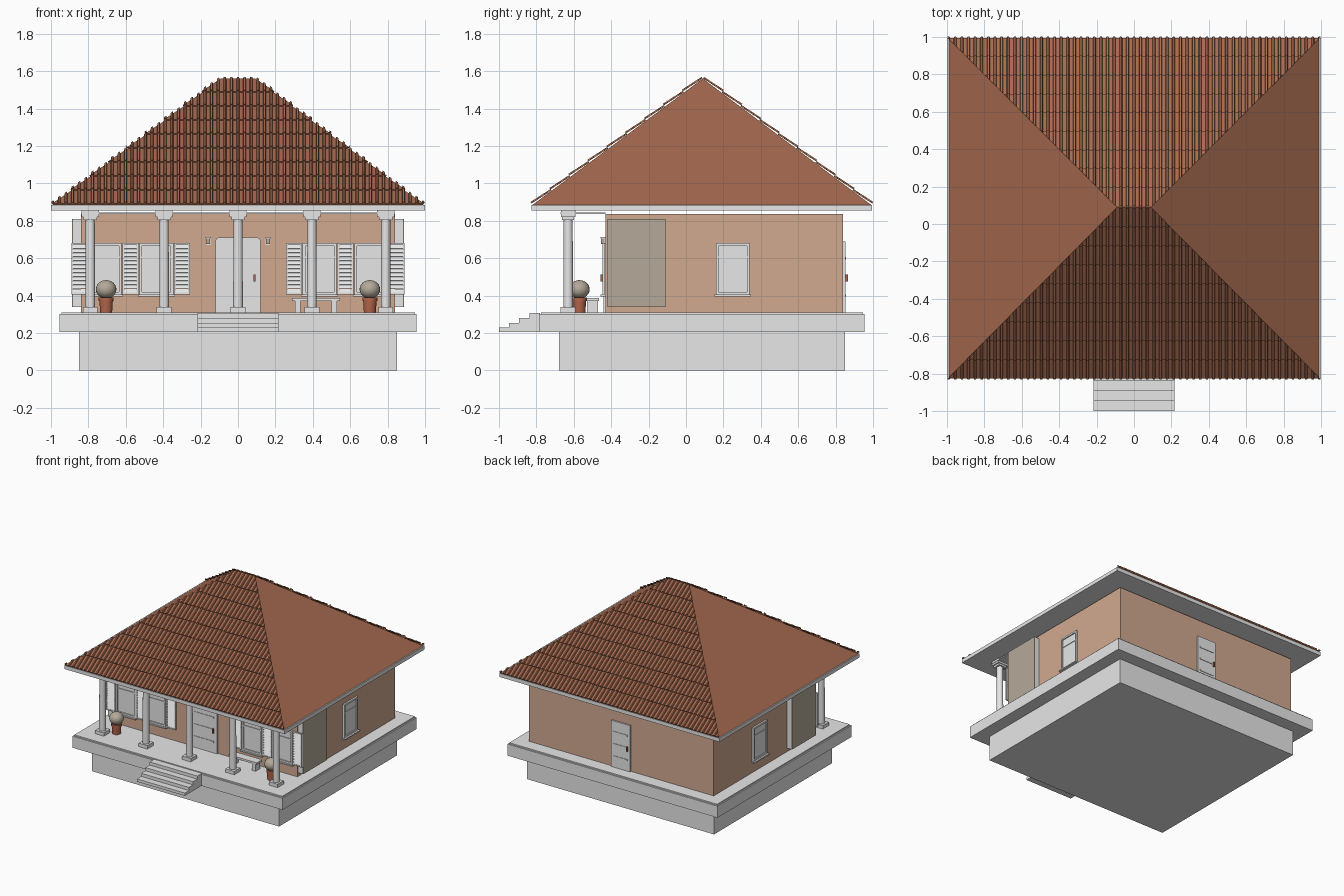
import bpy, bmesh, math
from mathutils import Matrix, Vector

if "Cube" in bpy.data.objects:
    bpy.data.objects.remove(bpy.data.objects["Cube"])


def material(name, rgb):
    m = bpy.data.materials.new(name)
    m.use_nodes = True
    m.diffuse_color = (*rgb, 1)
    m.node_tree.nodes["Principled BSDF"].inputs["Base Color"].default_value = (*rgb, 1)
    return m


GREY = material("pale_grey", (0.8, 0.8, 0.8))
TAN = material("tan_plaster", (0.65, 0.40, 0.28))
ROOF = material("roof_brown", (0.38, 0.145, 0.08))
CLAY = material("clay", (0.45, 0.13, 0.07))
TAUPE = material("taupe", (0.46, 0.40, 0.32))


def finish(name, bm, mat, matrix=None, smooth=False):
    mesh = bpy.data.meshes.new(name)
    if matrix is not None:
        bm.transform(matrix)
    bm.to_mesh(mesh)
    bm.free()
    mesh.materials.append(mat)
    ob = bpy.data.objects.new(name, mesh)
    bpy.context.collection.objects.link(ob)
    if smooth:
        bpy.ops.object.select_all(action="DESELECT")
        ob.select_set(True)
        bpy.context.view_layer.objects.active = ob
        bpy.ops.object.shade_smooth_by_angle()
    return ob


def add_box(bm, x0, x1, y0, y1, z0, z1, tilt=0):
    mid = Vector(((x0 + x1) / 2, (y0 + y1) / 2, (z0 + z1) / 2))
    mat = (Matrix.Translation(mid) @ Matrix.Rotation(tilt, 4, "X")
           @ Matrix.Diagonal((x1 - x0, y1 - y0, z1 - z0, 1)))
    return bmesh.ops.create_cube(bm, size=1, matrix=mat)["verts"]


def boxes(name, mat, items, matrix=None):
    bm = bmesh.new()
    for item in items:
        add_box(bm, *item)
    return finish(name, bm, mat, matrix)


def add_cone(bm, x, y, z0, z1, r0, r1, sides=24):
    bmesh.ops.create_cone(bm, cap_ends=True, segments=sides, radius1=r0, radius2=r1,
                          depth=z1 - z0, matrix=Matrix.Translation((x, y, (z0 + z1) / 2)))


# Base, floor, walls and veranda ceiling
boxes("foundation", GREY, [(-.85, .85, -.68, .85, 0, .205)])
boxes("floor_slab", GREY, [(-.955, .955, -.785, .955, .205, .3),
                           (-.945, .945, -.775, .945, .3, .31)])
boxes("walls", TAN, [(-.84, .84, -.43, .84, .31, .835)])
boxes("veranda_ceiling", GREY, [(-.84, .84, -.67, -.43, .835, .845)])
boxes("eave_slab", GREY, [(-1, 1, -.825, .995, .855, .885)])

# Front steps
boxes("front_steps", GREY, [(-.217, .217, -1 + .054 * i, -.78, .205, .228 + .026 * i)
                            for i in range(4)])

# Roof body
RIDGE_X, RIDGE_Y, EAVE, TOP, HALF = .09, .09, .885, 1.56, .99
bm = bmesh.new()
eave = [bm.verts.new((x, y, EAVE)) for x, y in
        ((-HALF, -.82), (HALF, -.82), (HALF, .99), (-HALF, .99))]
ridge = [bm.verts.new((x, RIDGE_Y, TOP)) for x in (-RIDGE_X, RIDGE_X)]
for face in ((eave[0], eave[1], ridge[1], ridge[0]), (eave[2], eave[3], ridge[0], ridge[1]),
             (eave[1], eave[2], ridge[1]), (eave[3], eave[0], ridge[0]), eave[::-1]):
    bm.faces.new(face)
finish("roof_body", bm, ROOF)


# Ribbed tile courses on the front and back slopes, trimmed at the hips
def tiles(name, side, depth):
    pitch, rows = .0354, 9
    profile = []
    for i in range(-28, 29):
        profile += [(i * pitch + dx, h) for dx, h in
                    ((-.008, 0), (-.005, .01), (.005, .01), (.008, 0))]
    normal = Vector((0, side * (TOP - EAVE), depth)).normalized()

    def point(x, t, lift):
        return Vector((x, RIDGE_Y + side * depth * (1 - t), EAVE + (TOP - EAVE) * t)) + normal * lift

    bm = bmesh.new()
    for r in range(rows):
        lines = [[bm.verts.new(point(x, t, lift + h * k)) for x, h in profile]
                 for t, lift, k in ((r / rows, 0, 0), (r / rows, .009, 1), ((r + 1) / rows, .001, 1))]
        for low, high in zip(lines, lines[1:]):
            for i in range(len(profile) - 1):
                quad = (low[i], low[i + 1], high[i + 1], high[i])
                bm.faces.new(quad if side < 0 else quad[::-1])
    for sx in (-1, 1):
        bmesh.ops.bisect_plane(bm, geom=bm.verts[:] + bm.edges[:] + bm.faces[:],
                               plane_co=(sx * RIDGE_X, RIDGE_Y, 0),
                               plane_no=(sx, -side * (HALF - RIDGE_X) / depth, 0),
                               clear_outer=True)
    finish(name, bm, ROOF)


tiles("front_roof_tiles", -1, .91)
tiles("back_roof_tiles", 1, .90)

# Veranda columns with square bases and stepped capitals
for n in range(5):
    x, y = (n - 2) * .395, -.63
    bm = bmesh.new()
    add_cone(bm, x, y, .33, .815, .026, .024)
    finish(f"column_shaft_{n + 1}", bm, GREY, smooth=True)
    boxes(f"column_ends_{n + 1}", GREY, [
        (x - .04, x + .04, y - .04, y + .04, .31, .338),
        (x - .036, x + .036, y - .032, y + .032, .805, .825),
        (x - .046, x + .046, y - .038, y + .038, .82, .855)])


# Windows and louvred shutters, modelled facing the front at y = 0
def window(name, width, matrix):
    w, z0, z1, f = width / 2, .405, .68, .014
    boxes(name, GREY, [
        (-w, -w + f, -.014, 0, z0, z1), (w - f, w, -.014, 0, z0, z1),
        (-w, w, -.014, 0, z1 - f, z1), (-w, w, -.014, 0, z0, z0 + f),
        (-w, w, -.010, 0, .6, .61), (-w, w, -.005, 0, z0, z1),
        (-w - .008, w + .008, -.028, 0, z0 - .009, z0)], matrix)


def shutter(name, width, matrix):
    w, z0, z1, f, slats = width / 2, .405, .68, .01, 12
    step = (z1 - z0 - 2 * f) / slats
    items = [(-w, -w + f, -.016, -.002, z0, z1), (w - f, w, -.016, -.002, z0, z1),
             (-w, w, -.016, -.002, z0, z0 + f), (-w, w, -.016, -.002, z1 - f, z1)]
    items += [(-w + f, w - f, -.011, -.007, z0 + f + i * step, z0 + f + (i + 1) * step, math.radians(-25))
              for i in range(slats)]
    boxes(name, GREY, items, matrix)


for side, label in ((-1, "right"), (1, "left")):
    for n, cx in enumerate((.436, .712)):
        window(f"{label}_front_window_{n + 1}", .18, Matrix.Translation((side * cx, -.43, 0)))
        for k, off in enumerate((-.1365, .1365)):
            shutter(f"{label}_shutter_{n + 1}_{k + 1}", .086,
                    Matrix.Translation((side * (cx + off), -.43, 0)))
    window(f"{label}_side_window", .18,
           Matrix.Translation((side * .84, .25, 0)) @ Matrix.Rotation(side * math.pi / 2, 4, "Z"))
    # Projecting side panel with a coloured outer face
    xs = sorted((side * .84, side * .882))
    boxes(f"{label}_side_panel", GREY, [(*xs, -.42, -.11, .34, .81)])
    xs = sorted((side * .882, side * .887))
    boxes(f"{label}_side_panel_face", TAUPE, [(*xs, -.42, -.11, .34, .81)])
    # Wall lamp
    x = side * .16
    boxes(f"{label}_lamp_bracket", GREY, [(x - .012, x + .012, -.437, -.43, .67, .712),
                                          (x - .013, x + .013, -.458, -.43, .706, .712)])
    boxes(f"{label}_lamp_shade", TAUPE, [(x - .010, x + .010, -.455, -.437, .675, .706)])
    # Potted bush
    x, y = side * .705, -.57
    bm = bmesh.new()
    add_cone(bm, x, y, .31, .375, .032, .036)
    add_cone(bm, x, y, .372, .39, .040, .040)
    finish(f"{label}_plant_pot", bm, CLAY, smooth=True)
    bm = bmesh.new()
    bmesh.ops.create_uvsphere(bm, u_segments=20, v_segments=12, radius=.055,
                              matrix=Matrix.Translation((x, y, .433)) @ Matrix.Diagonal((1, 1, .9, 1)))
    finish(f"{label}_bush", bm, TAUPE, smooth=True)


# Doors with rails and a handle; the front one has rounded top corners
def door(name, w, top, rounding, matrix):
    bm = bmesh.new()
    add_box(bm, -w, w, -.012, .01, .31, top)
    if rounding:
        corners = [e for e in bm.edges if all(v.co.z > top - .01 for v in e.verts)
                   and abs(e.verts[0].co.x - e.verts[1].co.x) < .001]
        bmesh.ops.bevel(bm, geom=corners, offset=rounding, segments=5, affect="EDGES", profile=.5)
    for z in (.4, .5, .6):
        add_box(bm, -w * .75, w * .75, -.016, 0, z - .006, z + .006)
    finish(name, bm, GREY, matrix)
    boxes(name + "_handle", CLAY, [(.7 * w, .7 * w + .009, -.026, -.01, .475, .512)], matrix)


door("front_door", .12, .71, .02, Matrix.Translation((0, -.43, 0)))
door("back_door", .087, .69, 0, Matrix.Translation((0, .84, 0)) @ Matrix.Rotation(math.pi, 4, "Z"))

# Veranda bench
boxes("bench", GREY, [(.29, .545, -.535, -.465, .37, .386),
                      (.305, .335, -.53, -.47, .31, .37), (.5, .53, -.53, -.47, .31, .37)])
